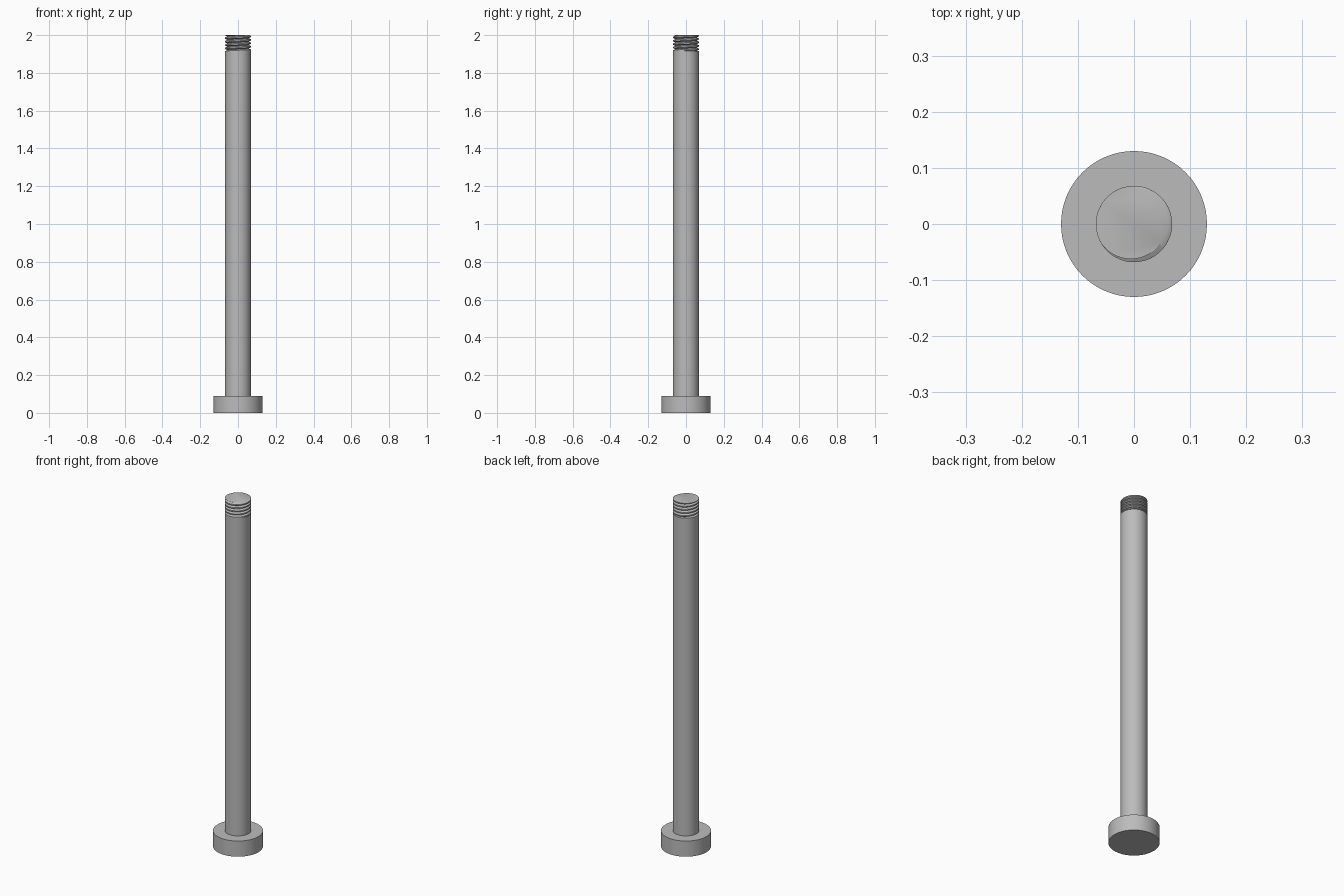
import bpy, bmesh, math

if "Cube" in bpy.data.objects:
    bpy.data.objects.remove(bpy.data.objects["Cube"], do_unlink=True)

HEAD_R, HEAD_H = 0.13, 0.09
SHAFT_R, ROOT_R = 0.068, 0.057
THREAD_Z, TOP_Z = 1.915, 2.0
PITCH, GROOVE = 0.018, 0.64      # groove width as a share of the pitch
START = math.radians(-35)        # direction where a groove runs out at the tip
SEGMENTS = 64

steel = bpy.data.materials.new("grey_steel")
steel.use_nodes = True
steel.diffuse_color = (0.5, 0.5, 0.5, 1)
steel.node_tree.nodes["Principled BSDF"].inputs["Base Color"].default_value = (0.5, 0.5, 0.5, 1)


def finish(obj):
    obj.data.materials.append(steel)
    bpy.ops.object.select_all(action='DESELECT')
    obj.select_set(True)
    bpy.context.view_layer.objects.active = obj
    bpy.ops.object.shade_smooth_by_angle(angle=math.radians(30))


def cylinder(name, radius, bottom, top):
    bpy.ops.mesh.primitive_cylinder_add(vertices=SEGMENTS, radius=radius, depth=top - bottom,
                                        location=(0, 0, (bottom + top) / 2))
    obj = bpy.context.object
    obj.name = name
    finish(obj)


def thread_radius(z, turn):
    # Distance in pitches from the nearest groove centre gives a V groove with a flat crest
    phase = (z - TOP_Z) / PITCH - turn
    away = abs(phase - round(phase))
    return ROOT_R + (SHAFT_R - ROOT_R) * min(1, away / (GROOVE / 2))


def build_thread():
    bm = bmesh.new()
    offsets = (-GROOVE / 2, 0, GROOVE / 2)
    turns = math.ceil((TOP_Z - THREAD_Z) / PITCH) + 2
    rows = [n + o for n in range(-turns, 2) for o in offsets]
    columns = []
    # Rows climb along the helix and are trimmed flat at both ends
    for i in range(SEGMENTS + 1):
        turn = i / SEGMENTS
        angle = START + turn * math.tau
        column = []
        for row in rows:
            z = min(TOP_Z, max(THREAD_Z, TOP_Z + PITCH * (row + turn)))
            r = thread_radius(z, turn)
            column.append(bm.verts.new((r * math.cos(angle), r * math.sin(angle), z)))
        columns.append(column)
    for left, right in zip(columns, columns[1:]):
        for k in range(len(rows) - 1):
            bm.faces.new((left[k], right[k], right[k + 1], left[k + 1]))
    bmesh.ops.remove_doubles(bm, verts=bm.verts, dist=0.00002)
    # Flat end faces
    for z in (THREAD_Z, TOP_Z):
        rim = [e for e in bm.edges if e.is_boundary
               and all(abs(v.co.z - z) < 0.0001 for v in e.verts)]
        bmesh.ops.holes_fill(bm, edges=rim, sides=0)
    bmesh.ops.recalc_face_normals(bm, faces=bm.faces)
    mesh = bpy.data.meshes.new("thread")
    bm.to_mesh(mesh)
    bm.free()
    obj = bpy.data.objects.new("thread", mesh)
    bpy.context.collection.objects.link(obj)
    finish(obj)


cylinder("head", HEAD_R, 0, HEAD_H)
cylinder("shaft", SHAFT_R, HEAD_H, THREAD_Z)
build_thread()
